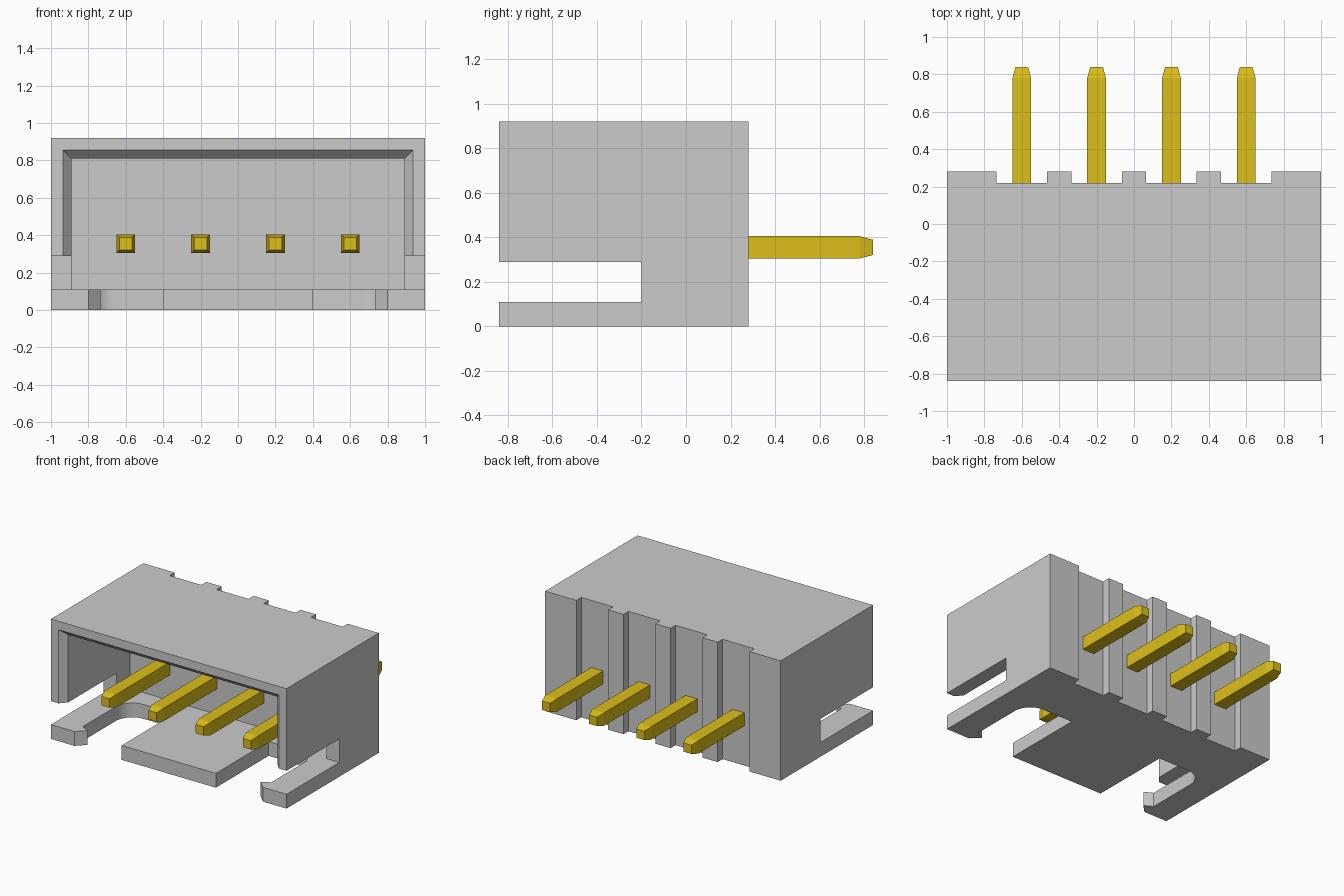
import bpy, bmesh, math

if "Cube" in bpy.data.objects:
    bpy.data.objects.remove(bpy.data.objects["Cube"])

PIN_X = [-0.6, -0.2, 0.2, 0.6]


def make(name, bm):
    bmesh.ops.recalc_face_normals(bm, faces=bm.faces)
    me = bpy.data.meshes.new(name)
    bm.to_mesh(me)
    bm.free()
    ob = bpy.data.objects.new(name, me)
    bpy.context.collection.objects.link(ob)
    return ob


def loft(name, rings):
    """Bridge equal-length rings of points and cap both ends."""
    bm = bmesh.new()
    vs = [[bm.verts.new(p) for p in r] for r in rings]
    n = len(rings[0])
    for a, b in zip(vs, vs[1:]):
        for i in range(n):
            j = (i + 1) % n
            bm.faces.new((a[i], a[j], b[j], b[i]))
    bm.faces.new(vs[0])
    bm.faces.new(vs[-1])
    return make(name, bm)


def prism(name, outline, z0, z1):
    return loft(name, [[(x, y, z) for x, y in outline] for z in (z0, z1)])


def rect_y(y, x0, x1, z0, z1):
    return [(x0, y, z0), (x1, y, z0), (x1, y, z1), (x0, y, z1)]


def box(name, x0, x1, y0, y1, z0, z1):
    return loft(name, [rect_y(y, x0, x1, z0, z1) for y in (y0, y1)])


def cut(target, cutter):
    cutter.hide_render = True
    m = target.modifiers.new("cut", 'BOOLEAN')
    m.operation = 'DIFFERENCE'
    m.solver = 'EXACT'
    m.object = cutter
    bpy.context.view_layer.objects.active = target
    bpy.ops.object.modifier_apply(modifier=m.name)
    bpy.data.objects.remove(cutter)


# Housing: plan outline with a shallow groove behind each pin
outline = [(1, 0.28), (1, -0.84), (-1, -0.84), (-1, 0.28)]
for x in PIN_X:
    a, b = x - 0.135, x + 0.135
    outline += [(a, 0.28), (a, 0.22), (b, 0.22), (b, 0.28)]
housing = prism("housing", outline, 0, 0.92)

# Front cavity and its bevelled mouth
cut(housing, box("cavity_cutter", -0.89, 0.89, -1, -0.04, 0.11, 0.81))
cut(housing, loft("mouth_cutter", [
    rect_y(-0.89, -0.98, 0.98, 0.2, 0.90),
    rect_y(-0.74, -0.845, 0.845, 0.2, 0.765)]))

# Slots through both side walls
cut(housing, box("side_slot_cutter", -1.2, 1.2, -1, -0.2, 0.11, 0.29))

# Floor slots leave a centre tongue and two hooked arms
R = 0.14
slot = [(0.4, -1), (0.8, -1), (0.8, -0.84), (0.735, -0.775), (0.8, -0.74)]
for i in range(11):
    t = math.radians(9 * i)
    slot.append((0.8 - R + R * math.cos(t), -0.2 - R + R * math.sin(t)))
slot.append((0.4, -0.2))
for s in (-1, 1):
    cut(housing, prism("floor_slot_cutter", [(s * x, y) for x, y in slot], -0.1, 0.2))

bpy.ops.object.select_all(action='DESELECT')
housing.select_set(True)
bpy.context.view_layer.objects.active = housing
bpy.ops.object.shade_smooth_by_angle(angle=math.radians(25))

# Square pins with tapered tips
gold = bpy.data.materials.new("pin_yellow")
gold.diffuse_color = (0.72, 0.52, 0.01, 1)
gold.use_nodes = True
gold.node_tree.nodes["Principled BSDF"].inputs["Base Color"].default_value = gold.diffuse_color
for i, x in enumerate(PIN_X):
    pin = loft(f"pin_{i + 1}", [
        rect_y(y, x - h, x + h, 0.355 - h, 0.355 + h)
        for y, h in ((-0.75, 0.034), (-0.69, 0.05), (0.78, 0.05), (0.84, 0.034))])
    pin.data.materials.append(gold)
